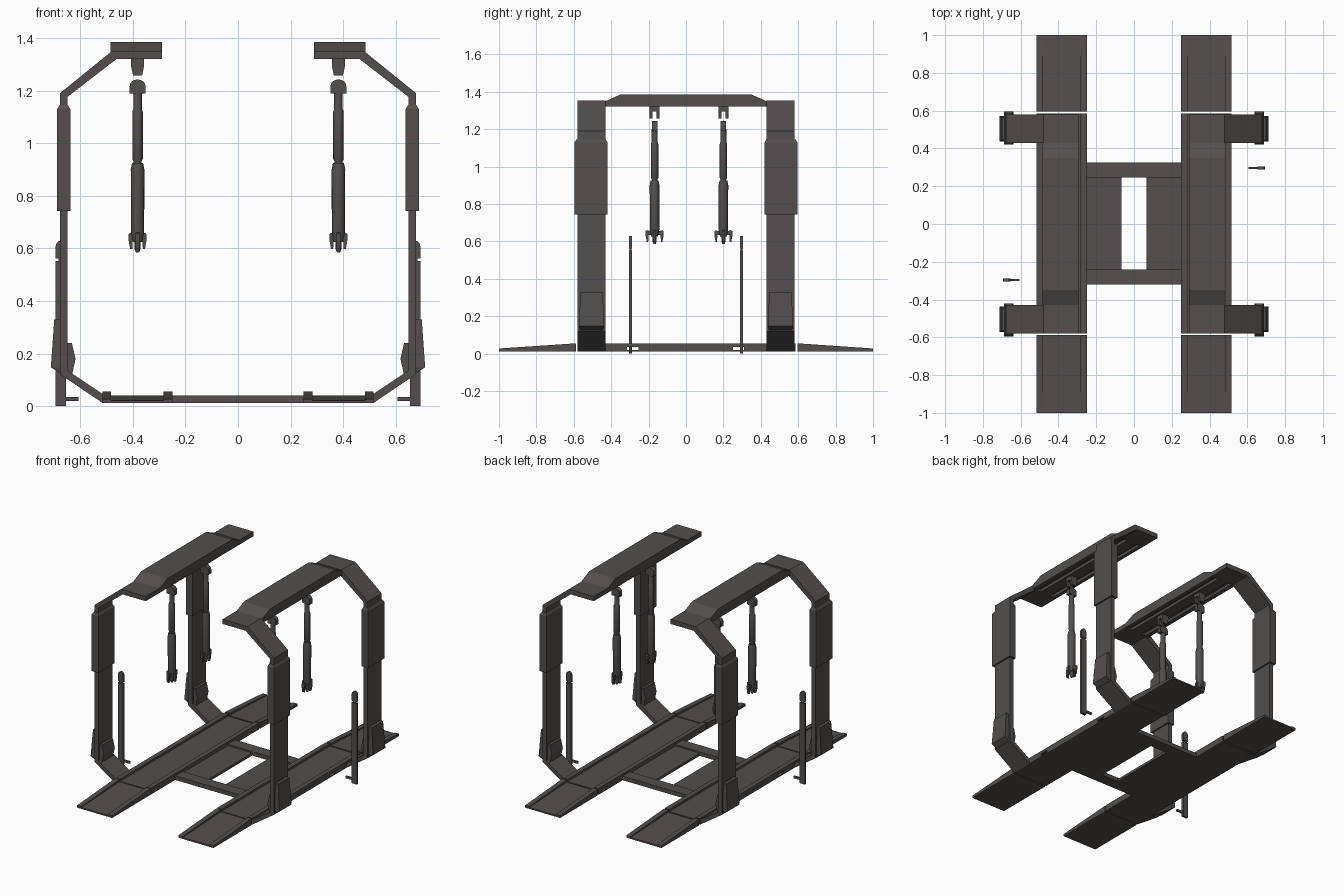
import bpy, bmesh, math
from mathutils import Vector

if "Cube" in bpy.data.objects:
    bpy.data.objects.remove(bpy.data.objects["Cube"])

grey = bpy.data.materials.new("dark_grey_steel")
grey.diffuse_color = (0.085, 0.078, 0.075, 1)
grey.use_nodes = True
grey.node_tree.nodes["Principled BSDF"].inputs["Base Color"].default_value = grey.diffuse_color


def finish(name, bm, smooth=False):
    bmesh.ops.recalc_face_normals(bm, faces=bm.faces)
    me = bpy.data.meshes.new(name)
    bm.to_mesh(me)
    bm.free()
    me.materials.append(grey)
    if smooth:
        me.shade_smooth()
        me.set_sharp_from_angle(angle=math.radians(35))
    ob = bpy.data.objects.new(name, me)
    bpy.context.scene.collection.objects.link(ob)
    return ob


def loft(name, loops):
    """Closed solid through two or more loops of equal length."""
    bm = bmesh.new()
    rings = [[bm.verts.new(p) for p in loop] for loop in loops]
    n = len(rings[0])
    for a, b in zip(rings, rings[1:]):
        for i in range(n):
            j = (i + 1) % n
            bm.faces.new((a[i], a[j], b[j], b[i]))
    bm.faces.new(rings[0])
    bm.faces.new(rings[-1])
    return finish(name, bm)


def prism_y(name, pts, y0, y1):
    return loft(name, [[(x, y, z) for x, z in pts] for y in (y0, y1)])


def prism_x(name, pts, x0, x1):
    return loft(name, [[(x, y, z) for y, z in pts] for x in (x0, x1)])


def box(name, x0, x1, y0, y1, z0, z1):
    return prism_y(name, [(x0, z0), (x1, z0), (x1, z1), (x0, z1)], y0, y1)


def rect(x0, x1, y0, y1, z):
    return [(x0, y0, z), (x1, y0, z), (x1, y1, z), (x0, y1, z)]


def lathe(name, cx, cy, prof, sides=16):
    bm = bmesh.new()
    rings = []
    for r, z in prof:
        rings.append([bm.verts.new((cx + r * math.cos(2 * math.pi * i / sides),
                                    cy + r * math.sin(2 * math.pi * i / sides), z))
                      for i in range(sides)])
    for a, b in zip(rings, rings[1:]):
        for i in range(sides):
            j = (i + 1) % sides
            bm.faces.new((a[i], a[j], b[j], b[i]))
    bm.faces.new(rings[0])
    bm.faces.new(rings[-1])
    return finish(name, bm, True)


def rounded(cx, half, z0, ztop, drop, n=8):
    """Upright tab outline with a rounded top."""
    arc = [(cx + half * math.cos(math.pi * i / n),
            ztop - drop + drop * math.sin(math.pi * i / n)) for i in range(n + 1)]
    return [(cx - half, z0), (cx + half, z0)] + arc


# cutters for the pockets that run through the base
cutters = []
for y0, y1 in ((-0.315, -0.255), (0.25, 0.31)):
    c = box("pocket_cutter", -0.7, 0.7, y0, y1, 0.018, 0.035)
    c.hide_render = True
    c.hide_viewport = True
    cutters.append(c)


def cut_pockets(ob, which):
    for c in which:
        m = ob.modifiers.new("pocket", 'BOOLEAN')
        m.operation = 'DIFFERENCE'
        m.solver = 'EXACT'
        m.object = c


# centre frame: two hollow cross bars and recessed side plates
for k, (y0, y1) in enumerate(((-0.32, -0.24), (0.245, 0.325))):
    cut_pockets(box("cross_bar", -0.25, 0.25, y0, y1, 0.012, 0.04), [cutters[k]])
for s in (-1, 1):
    box("centre_plate", s * 0.065, s * 0.25, -0.24, 0.245, 0.012, 0.03)

for s in (-1, 1):
    # runway with curbs
    u = [(s * x, z) for x, z in ((0.25, 0.012), (0.515, 0.012), (0.515, 0.055), (0.483, 0.055),
                                 (0.483, 0.04), (0.283, 0.04), (0.283, 0.055), (0.25, 0.055))]
    cut_pockets(prism_y("runway", u, -0.58, 0.585), cutters)

    # entry ramps, tapering toward the tip
    for t in (-1, 1):
        y = -0.588 if t < 0 else 0.595
        loft("ramp", [[(x, y, z) for x, z in u],
                      [(x, t, 0.012 + (z - 0.012) * 0.36) for x, z in u]])

    # overhead beam: grooved underside and raised, end-sloped top
    g = [(0.29, 1.35), (0.29, 1.32), (0.315, 1.32), (0.315, 1.34), (0.345, 1.34), (0.345, 1.32),
         (0.42, 1.32), (0.42, 1.34), (0.455, 1.34), (0.455, 1.32), (0.485, 1.32), (0.485, 1.35)]
    prism_y("overhead_beam", [(s * x, z) for x, z in g], -0.43, 0.43)
    prism_x("overhead_cap", [(-0.43, 1.35), (0.43, 1.35), (0.35, 1.385), (-0.35, 1.385)],
            s * 0.29, s * 0.485)

    for t in (-1, 1):
        # C-shaped column: lower strut, upright, upper strut, beam end
        c = [(0.515, 0.012), (0.678, 0.122), (0.678, 1.19), (0.478, 1.352), (0.29, 1.352),
             (0.29, 1.32), (0.463, 1.32), (0.648, 1.177), (0.648, 0.135), (0.505, 0.04)]
        prism_y("column", [(s * x, z) for x, z in c], t * 0.43, t * 0.58)
        # upper sleeve with chamfered top
        def ring(d, z):
            return rect(s * (0.638 + d), s * (0.688 - d), t * (0.42 + d), t * (0.595 - d), z)
        loft("column_sleeve", [ring(0, 0.743), ring(0, 1.13), ring(0.009, 1.145)])
        # knee gussets, outer and inner
        loft("outer_gusset", [rect(s * 0.65, s * 0.668, t * 0.445, t * 0.565, 0.12),
                              rect(s * 0.66, s * 0.712, t * 0.438, t * 0.572, 0.148),
                              rect(s * 0.66, s * 0.699, t * 0.445, t * 0.565, 0.33)])
        prism_y("inner_gusset", [(s * x, z) for x, z in ((0.66, 0.12), (0.63, 0.125), (0.618, 0.18),
                                                         (0.632, 0.24), (0.66, 0.24))],
                t * 0.445, t * 0.565)

    # hanging struts with brackets above and claws below
    cx = s * 0.382
    for cy in (-0.168, 0.2):
        prism_y("bracket_mount", [(cx - 0.025, 1.325), (cx + 0.025, 1.325), (cx + 0.025, 1.295),
                                  (cx - 0.025, 1.295)], cy - 0.026, cy + 0.026)
        for t in (-1, 1):
            prism_y("bracket_fork", [(cx - 0.025, 1.295), (cx + 0.025, 1.295), (cx + 0.017, 1.257),
                                     (cx - 0.017, 1.257)], cy + t * 0.011, cy + t * 0.026)
        prism_y("strut_eye", rounded(cx, 0.03, 1.19, 1.243, 0.025), cy - 0.015, cy + 0.015)
        lathe("strut_rod", cx, cy, [(0.015, 0.9), (0.015, 0.93), (0.02, 0.94), (0.02, 1.12),
                                    (0.016, 1.13), (0.016, 1.2)])
        lathe("strut_body", cx, cy, [(0.018, 0.625), (0.025, 0.66), (0.026, 0.9), (0.021, 0.925)])
        lathe("strut_tip", cx, cy, [(0.006, 0.585), (0.012, 0.6), (0.012, 0.64)], 10)
        for dx, dy, r in ((1, 0, 0.034), (-1, 0, 0.034), (0, 1, 0.048), (0, -1, 0.048)):
            d, w = Vector((dx, dy, 0)), Vector((-dy, dx, 0)) * 0.008
            o = Vector((cx, cy, 0))
            pr = [(0.01, 0.635), (0.01, 0.65), (r - 0.008, 0.66), (r, 0.655), (r, 0.63),
                  (r - 0.006, 0.598), (r - 0.014, 0.598), (r - 0.016, 0.635)]
            loft("strut_claw", [[o + d * a + w * k + Vector((0, 0, z)) for a, z in pr]
                                for k in (-1, 1)])

    # free-standing control post with foot peg, diagonally opposed
    py = s * 0.297
    box("post", s * 0.655, s * 0.694, py - 0.008, py + 0.008, 0, 0.552)
    prism_y("post_head", rounded(s * 0.6745, 0.0195, 0.562, 0.63, 0.025), py - 0.008, py + 0.008)
    box("post_core", s * 0.664, s * 0.682, py - 0.005, py + 0.005, 0.55, 0.565)
    box("post_peg", s * 0.607, s * 0.656, py - 0.006, py + 0.006, 0.02, 0.034)
